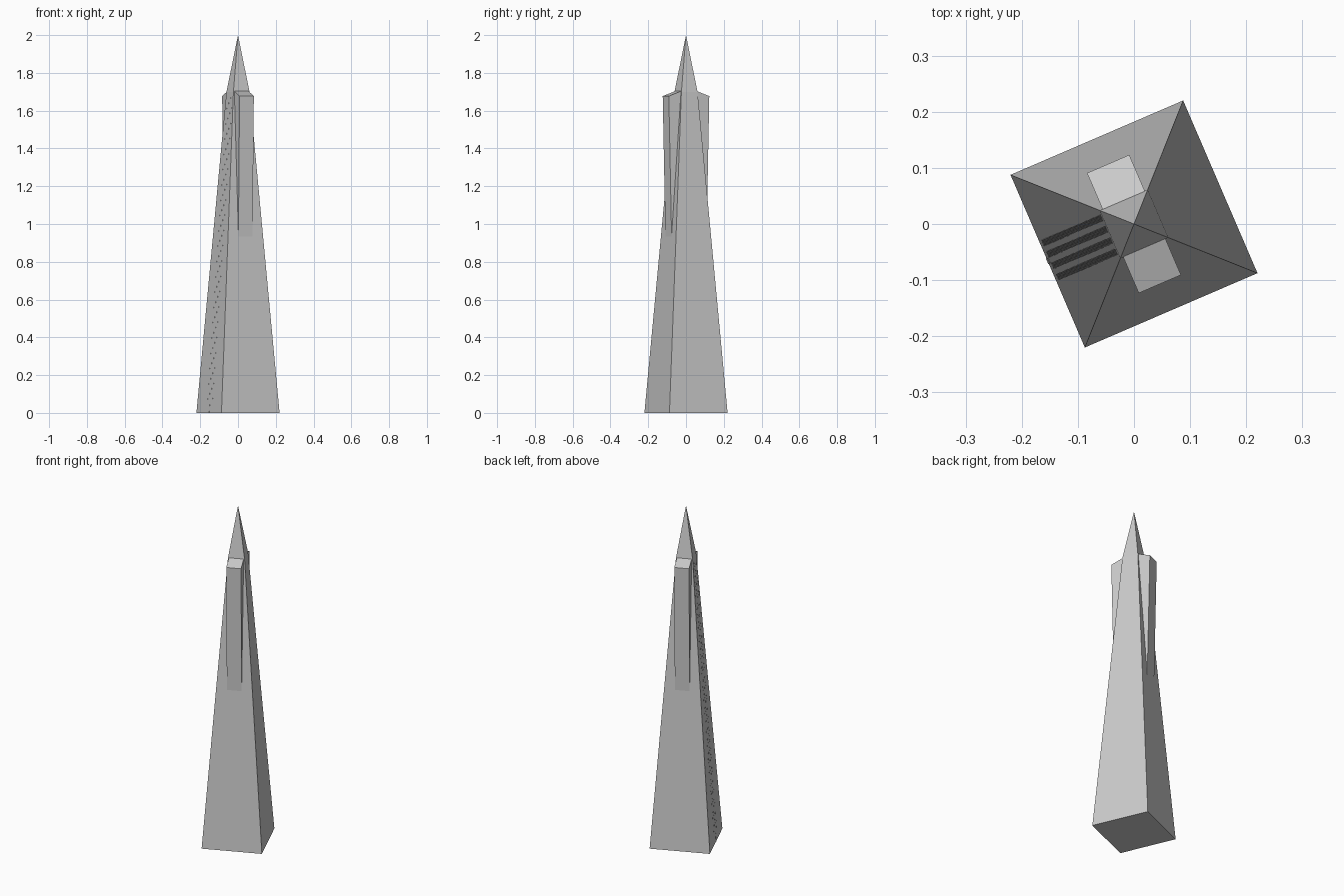
import bpy
from math import radians
from mathutils import Matrix

if "Cube" in bpy.data.objects:
    bpy.data.objects.remove(bpy.data.objects["Cube"])

TURN = Matrix.Rotation(radians(23.3), 4, 'Z')
BASE, NECK, NECK_Z = 0.1675, 0.0465, 1.7      # half widths and neck height


def half_width(z):
    return BASE + (NECK - BASE) * z / NECK_Z


def build(name, verts, faces):
    me = bpy.data.meshes.new(name)
    me.from_pydata([TURN @ Matrix.Translation(v).translation for v in verts], [], faces)
    me.validate()
    ob = bpy.data.objects.new(name, me)
    bpy.context.collection.objects.link(ob)
    return ob


def square(h, z):
    return [(-h, -h, z), (h, -h, z), (h, h, z), (-h, h, z)]


# Tapered tower with a steeper pyramid spire
sides = [(i, (i + 1) % 4, (i + 1) % 4 + 4, i + 4) for i in range(4)]
tips = [(i + 4, (i + 1) % 4 + 4, 8) for i in range(4)]
build("tower", square(BASE, 0) + square(NECK, NECK_Z) + [(0, 0, 2)],
      [(3, 2, 1, 0)] + sides + tips)

# Shaft wings on two opposite sides: profile in (outward, height), extruded across
W = 0.041
z0 = 0.935
profile = [(half_width(z0), z0), (0.1165, 1.677), (NECK, 1.703), (0.03, 1.703), (0.03, z0)]
for name, s in (("front_wing", -1), ("back_wing", 1)):
    n = len(profile)
    verts = [(s * x, s * o, z) for x in (-W, W) for o, z in profile]
    faces = [tuple(range(n)), tuple(reversed(range(n, 2 * n)))]
    faces += [((i + 1) % n, i, i + n, (i + 1) % n + n) for i in range(n)]
    build(name, verts, faces)


def panels(name, rects, out):
    """Thin raised panels on the left face; rects are (v0, v1, z0, z1)."""
    verts, faces = [], []
    for a, b, lo, hi in rects:
        k = len(verts)
        for d in (-0.001, out):
            verts += [(-half_width(z) - d, v, z)
                      for v, z in ((a, lo), (b, lo), (b, hi), (a, hi))]
        faces += [tuple(k + i for i in f) for f in
                  [(0, 1, 2, 3), (7, 6, 5, 4)] + [(q[1], q[0], q[3], q[2]) for q in sides]]
    build(name, verts, faces)


# Small windows in four columns, and the narrow door
rows = [0.07 + 0.027 * i for i in range(60)]
panels("windows", [(c - 0.006, c + 0.006, z, z + 0.008)
                   for z in rows for c in (-0.033, -0.011, 0.011, 0.033)], 0.0006)
panels("door", [(-0.005, 0.005, 0.0, 0.045)], 0.001)
